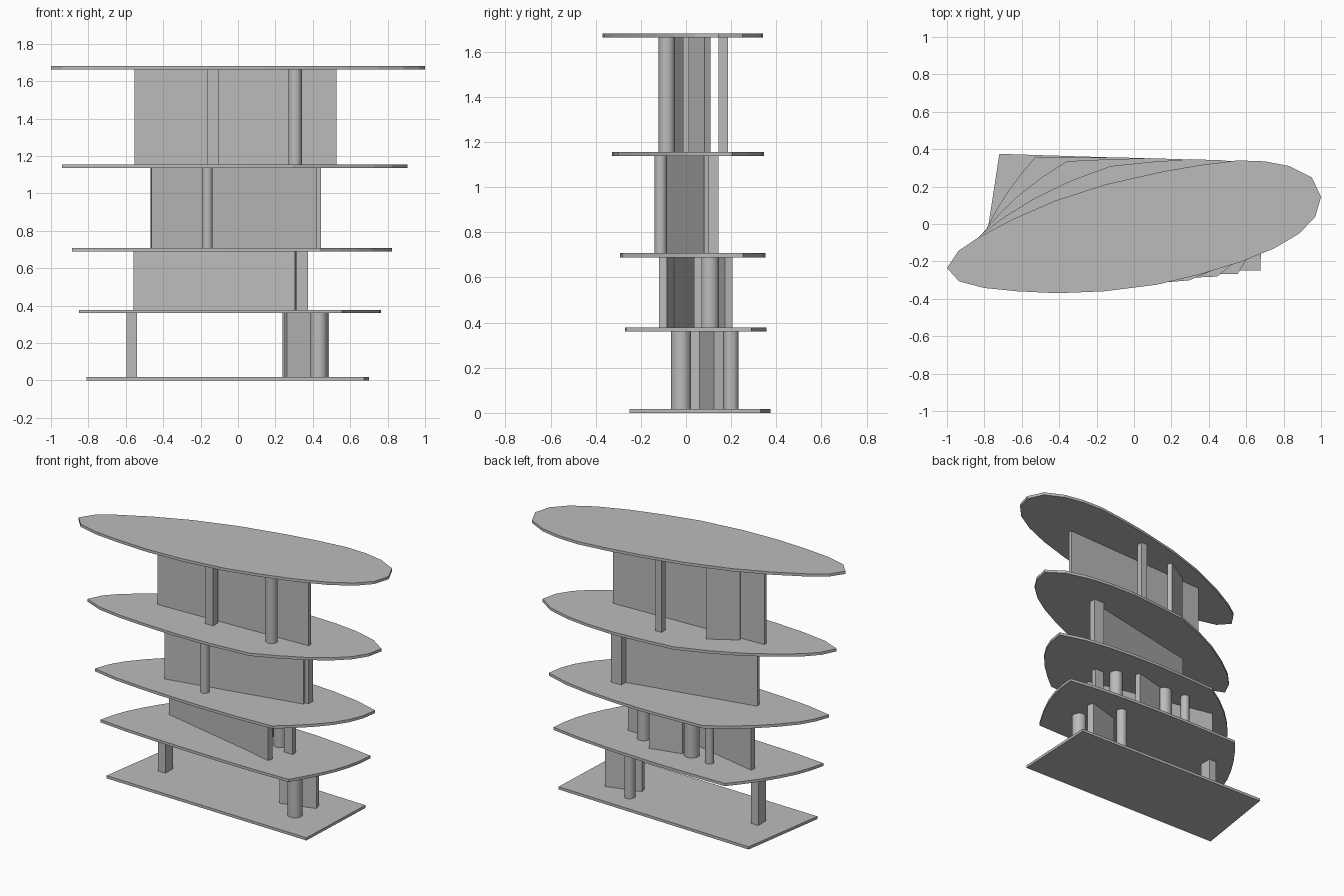
import bpy, bmesh, math
from mathutils import Vector

cube = bpy.data.objects.get("Cube")
if cube:
    bpy.data.objects.remove(cube, do_unlink=True)

grey = bpy.data.materials.new("plain_grey")
grey.use_nodes = True
colour = (0.5, 0.5, 0.5, 1)
grey.diffuse_color = colour
grey.node_tree.nodes["Principled BSDF"].inputs["Base Color"].default_value = colour

THICK = 0.018
LEVELS = [0, 0.36, 0.689, 1.137, 1.662]      # underside of each slab


def prism(name, outline, z0, z1, smooth=False):
    """Extrude a closed 2D outline from z0 to z1."""
    bm = bmesh.new()
    face = bm.faces.new([bm.verts.new((x, y, z0)) for x, y in outline])
    up = bmesh.ops.extrude_face_region(bm, geom=[face])["geom"]
    top = [v for v in up if isinstance(v, bmesh.types.BMVert)]
    bmesh.ops.translate(bm, verts=top, vec=(0, 0, z1 - z0))
    bmesh.ops.recalc_face_normals(bm, faces=bm.faces)
    mesh = bpy.data.meshes.new(name)
    bm.to_mesh(mesh)
    bm.free()
    mesh.materials.append(grey)
    obj = bpy.data.objects.new(name, mesh)
    bpy.context.collection.objects.link(obj)
    if smooth:
        bpy.ops.object.select_all(action='DESELECT')
        obj.select_set(True)
        bpy.context.view_layer.objects.active = obj
        bpy.ops.object.shade_smooth_by_angle()
    return obj


def storey(level):
    return LEVELS[level] + THICK, LEVELS[level + 1]


def wall(name, level, a, b, t):
    """Straight wall of thickness t along the centre line a-b."""
    a, b = Vector(a), Vector(b)
    n = (b - a).normalized().orthogonal() * t / 2
    prism(name, [a + n, b + n, b - n, a - n], *storey(level))


def box(name, level, x0, x1, y0, y1):
    prism(name, [(x0, y0), (x1, y0), (x1, y1), (x0, y1)], *storey(level))


def column(name, level, x, y, r, sides=24):
    ring = [(x + r * math.cos(math.tau * i / sides),
             y + r * math.sin(math.tau * i / sides)) for i in range(sides)]
    prism(name, ring, *storey(level), smooth=True)


# Slabs: a four-sided base blending evenly into an oval top
corners = [(-0.81, -0.215), (0.675, -0.25), (0.70, 0.33), (-0.72, 0.375)]
oval = [(-1, -.235), (-.935, -.307), (-.80, -.342), (-.62, -.36), (-.41, -.37), (-.16, -.36),
        (.12, -.325), (.35, -.27), (.565, -.205), (.75, -.13), (.885, -.05), (.97, .04),
        (1, .145), (.95, .25), (.83, .31), (.70, .335), (.555, .34), (.36, .316),
        (.15, .28), (-.15, .212), (-.42, .125), (-.65, .025), (-.837, -.075), (-.94, -.145)]
base = [Vector(corners[i // 6]).lerp(Vector(corners[(i // 6 + 1) % 4]), i % 6 / 6)
        for i in range(len(oval))]
for i, z in enumerate(LEVELS):
    f = z / LEVELS[-1]
    prism(f"slab_{i + 1}", [p.lerp(Vector(q), f) for p, q in zip(base, oval)], z, z + THICK)

# First storey
wall("first_wall", 0, (.255, .08), (.48, .145), .045)
box("first_pier", 0, -.595, -.54, .015, .095)
column("first_front_column", 0, .433, -.022, .045)
column("first_back_column", 0, .27, .2, .033)

# Second storey
wall("second_long_wall", 1, (-.555, .093), (.19, -.07), .035)
wall("second_wall_end", 1, (.185, -.072), (.308, -.102), .035)
wall("second_back_wall", 1, (-.08, .138), (.13, .19), .035)
box("second_pier", 1, .31, .375, .035, .07)
column("second_right_column", 1, -.137, .134, .047)
column("second_thin_column", 1, -.285, .16, .027)
column("second_left_column", 1, .235, .105, .041)

# Third storey
wall("third_long_wall", 2, (-.465, -.09), (.42, .095), .03)
box("third_pier", 2, .37, .445, .1, .145)
column("third_column", 2, -.163, -.112, .027)

# Fourth storey
wall("fourth_long_wall", 3, (-.553, -.04), (.525, .0), .025)
wall("fourth_branch_wall", 3, (-.39, -.01), (-.215, .095), .03)
box("fourth_front_pier", 3, -.165, -.105, -.11, -.06)
box("fourth_back_pier", 3, .05, .094, .145, .185)
column("fourth_column", 3, .305, -.085, .036)
